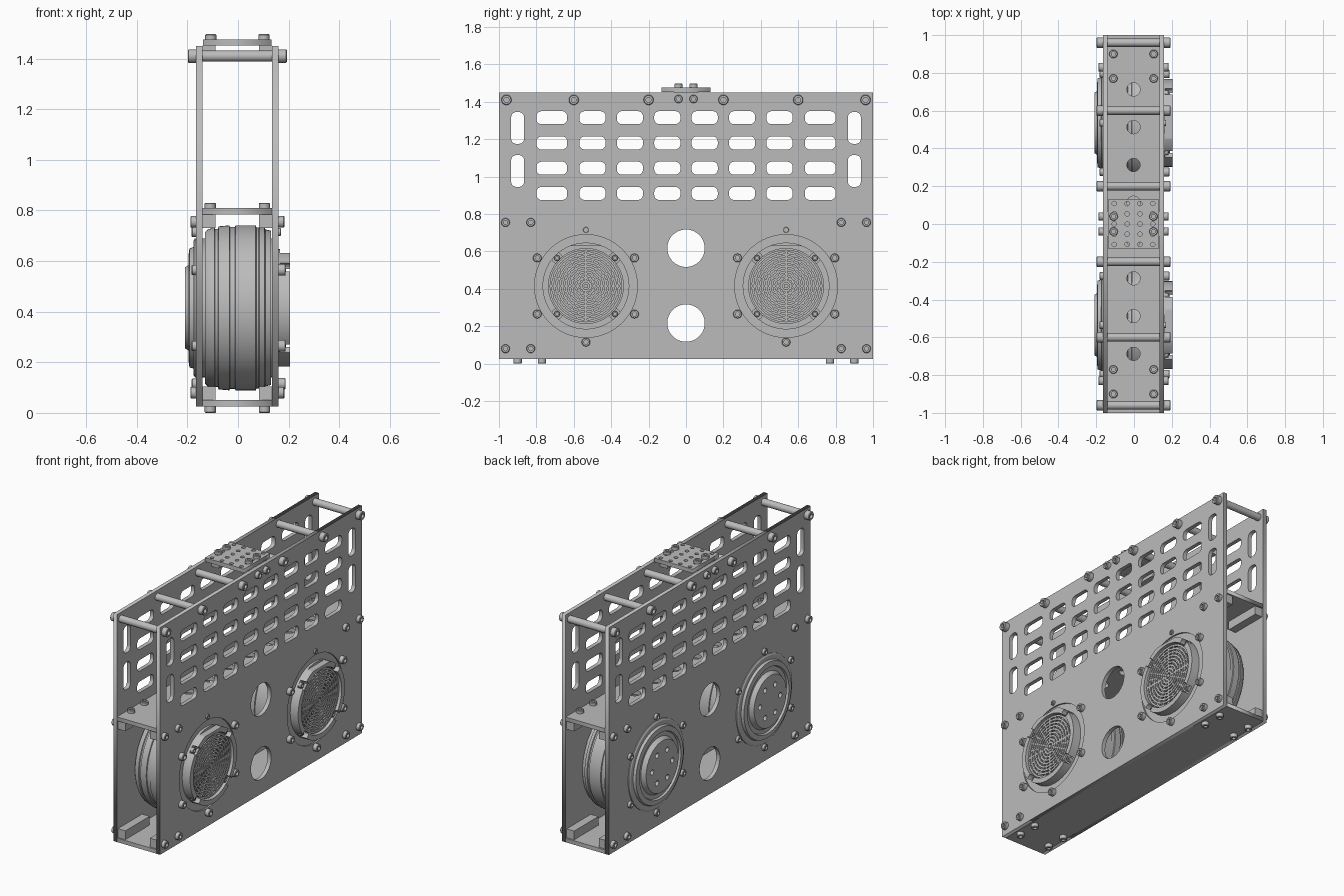
import bpy, bmesh, math
from mathutils import Matrix, Vector

cube = bpy.data.objects.get("Cube")
if cube:
    bpy.data.objects.remove(cube)

grey = bpy.data.materials.new("light grey metal")
grey.use_nodes = True
COLOUR = (0.5, 0.5, 0.5, 1)
grey.diffuse_color = COLOUR
grey.node_tree.nodes["Principled BSDF"].inputs["Base Color"].default_value = COLOUR

X, Z = Vector((1, 0, 0)), Vector((0, 0, 1))
SIDE = Matrix(((0, 0, 1, 0), (1, 0, 0, 0), (0, 1, 0, 0), (0, 0, 0, 1)))
XL, XR = -0.165, 0.16          # outer faces of the side plates
T = 0.025                      # plate thickness
MID = (XL + XR) / 2
FAN_Y, FAN_Z = 0.535, 0.415


def link(name, data):
    ob = bpy.data.objects.new(name, data)
    bpy.context.collection.objects.link(ob)
    return ob


def finish(name, bm, smooth=True):
    bmesh.ops.remove_doubles(bm, verts=bm.verts, dist=1e-5)
    bmesh.ops.recalc_face_normals(bm, faces=bm.faces)
    me = bpy.data.meshes.new(name)
    bm.to_mesh(me)
    bm.free()
    me.materials.append(grey)
    ob = link(name, me)
    if smooth:
        select(ob)
        bpy.ops.object.shade_smooth_by_angle(angle=math.radians(30))
    return ob


def select(ob):
    bpy.ops.object.select_all(action='DESELECT')
    ob.select_set(True)
    bpy.context.view_layer.objects.active = ob


def aim(loc, direction):
    return Matrix.Translation(loc) @ direction.to_track_quat('Z', 'Y').to_matrix().to_4x4()


def add_lathe(bm, profile, matrix, sides=64, closed=False):
    """Spin (radius, height) points round the local z axis."""
    pts = [bm.verts.new(matrix @ Vector((r, 0, h))) for r, h in profile]
    pairs = list(zip(pts, pts[1:])) + ([(pts[-1], pts[0])] if closed else [])
    edges = [bm.edges.new(p) for p in pairs]
    axis = matrix.to_3x3() @ Z
    bmesh.ops.spin(bm, geom=pts + edges, cent=matrix.translation, axis=axis,
                   angle=math.tau, steps=sides, use_merge=True)


def lathe(name, profile, matrix, sides=64, closed=False):
    bm = bmesh.new()
    add_lathe(bm, profile, matrix, sides, closed)
    return finish(name, bm)


def add_box(bm, size, matrix):
    bmesh.ops.create_cube(bm, size=1, matrix=matrix @ Matrix.Diagonal((*size, 1)))


def box(name, size, loc):
    bm = bmesh.new()
    add_box(bm, size, Matrix.Translation(loc))
    return finish(name, bm, False)


def circle(u, v, r, n=48):
    return [(u + r * math.cos(math.tau * i / n), v + r * math.sin(math.tau * i / n)) for i in range(n)]


def slot(u, v, w, h, r=0.028):
    pts = []
    for k, (sx, sy) in enumerate(((1, 1), (-1, 1), (-1, -1), (1, -1))):
        for i in range(6):
            a = math.pi / 2 * (k + i / 5)
            pts.append((u + sx * (w / 2 - r) + r * math.cos(a), v + sy * (h / 2 - r) + r * math.sin(a)))
    return pts


def plate(name, loops, matrix):
    """Filled flat outline; the later loops are holes."""
    cu = bpy.data.curves.new(name, 'CURVE')
    cu.dimensions, cu.fill_mode, cu.extrude = '2D', 'BOTH', T / 2
    for loop in loops:
        sp = cu.splines.new('POLY')
        sp.points.add(len(loop) - 1)
        for p, (u, v) in zip(sp.points, loop):
            p.co = (u, v, 0, 1)
        sp.use_cyclic_u = True
    cu.materials.append(grey)
    ob = link(name, cu)
    ob.matrix_world = matrix
    select(ob)
    bpy.ops.object.convert(target='MESH')


def cut(ob, bm):
    cutter = finish("cutter", bm, False)
    cutter.hide_render = True
    mod = ob.modifiers.new("cut", 'BOOLEAN')
    mod.operation, mod.object, mod.solver = 'DIFFERENCE', cutter, 'EXACT'
    select(ob)
    bpy.ops.object.modifier_apply(modifier=mod.name)
    bpy.data.objects.remove(cutter)


def bolt(name, loc, direction, r, h):
    """Cap screw head with a round socket."""
    c = r * 0.12
    prof = [(0, 0), (r, 0), (r, h - c), (r - c, h), (r * 0.5, h), (r * 0.5, h * 0.4), (0, h * 0.4)]
    lathe(name, prof, aim(loc, direction), 20)


def side_bolts(name, y, z, r, h):
    bolt(name, (XR, y, z), X, r, h)
    bolt(name, (XL, y, z), -X, r, h)


# Side plates with slots, round windows and fan openings
cols = [(s * y, w) for s in (-1, 1) for y, w in ((0.1, 0.14), (0.3, 0.14), (0.5, 0.14), (0.7175, 0.165))]
loops = [[(-1, T), (1, T), (1, 1.45), (-1, 1.45)]]
loops += [slot(y, 0.91 + 0.135 * i, w, 0.07) for y, w in cols for i in range(4)]
loops += [slot(s * 0.9, z, 0.07, 0.17) for s in (-1, 1) for z in (1.03, 1.26)]
loops += [circle(0, z, 0.1) for z in (0.217, 0.617)]
loops += [circle(s * FAN_Y, FAN_Z, 0.275, 64) for s in (-1, 1)]
for name, x in (("left_side_plate", XR - T / 2), ("right_side_plate", XL + T / 2)):
    plate(name, loops, Matrix.Translation((x, 0, 0)) @ SIDE)

# Floor and middle shelf
x0, x1 = XL + T, XR - T
rect = [(x0, -1), (x1, -1), (x1, 1), (x0, 1)]
plate("floor_plate", [rect], Matrix.Translation((0, 0, 0.0375)))
holes = [circle(MID, 0.0125 + 0.1 + 0.2 * i, 0.035, 32) for i in range(-4, 4)]
plate("middle_shelf", [rect] + holes, Matrix.Translation((0, 0, 0.7975)))

# Corner mounting blocks and their bolts
for sy in (-1, 1):
    for sx in (-1, 1):
        bx = MID + sx * 0.1115
        for z in (0.0775, 0.7575):
            box("mounting_block", (0.052, 0.24, 0.055), (bx, sy * 0.87, z))
        for y in (0.77, 0.9):
            bolt("shelf_bolt", (MID + sx * 0.107, sy * y, 0.81), Z, 0.022, 0.02)
            bolt("floor_bolt", (MID + sx * 0.107, sy * y, T), -Z, 0.022, T)
    for y in (0.83, 0.965):
        for z in (0.08, 0.755):
            side_bolts("block_bolt", sy * y, z, 0.023, 0.023)

# Cross rods along the top edge
for sy in (-1, 1):
    for y in (0.2, 0.6, 0.96):
        side_bolts("rod_bolt", sy * y, 1.41, 0.027, 0.033)
        lathe("cross_rod", [(0.022, x0), (0.022, x1)], aim((0, sy * y, 1.41), X), 24)

# Perforated top bracket
loops = [[(MID - 0.135, -0.13), (MID + 0.135, -0.13), (MID + 0.135, 0.13), (MID - 0.135, 0.13)]]
loops += [circle(MID + 0.068 * (i - 1.5), 0.054 * j, 0.012, 12) for i in range(4) for j in range(-2, 3)]
plate("top_bracket", loops, Matrix.Translation((0, 0, 1.464)))
for sx in (-1, 1):
    box("bracket_block", (0.052, 0.13, 0.055), (MID + sx * 0.1115, 0, 1.424))
    for y in (-0.04, 0.04):
        bolt("bracket_bolt", (MID + sx * 0.105, y, 1.4765), Z, 0.022, 0.02)
for y in (-0.04, 0.04):
    side_bolts("bracket_side_bolt", y, 1.415, 0.022, 0.023)

# Fan units
DRUM = [(0, -0.13), (0.3, -0.13), (0.31, -0.12), (0.318, -0.093), (0.312, -0.09), (0.312, -0.08),
        (0.322, -0.077), (0.326, -0.034), (0.32, -0.032), (0.32, -0.012), (0.326, -0.01), (0.326, 0.07),
        (0.318, 0.073), (0.318, 0.082), (0.324, 0.085), (0.32, 0.105), (0.31, 0.108), (0.305, 0.13), (0, 0.13)]
COVER = [(0, 0.13), (0.275, 0.13), (0.275, 0.17), (0.265, 0.176), (0.24, 0.176), (0.235, 0.192),
         (0.205, 0.196), (0.2, 0.184), (0.175, 0.184), (0.16, 0.21), (0, 0.21)]
for sy in (-1, 1):
    cy = sy * FAN_Y
    out, back = aim((0, cy, FAN_Z), X), aim((0, cy, FAN_Z), -X)
    lathe("fan_drum", DRUM, out)
    lathe("fan_flange", [(0, 0.125), (0.275, 0.125), (0.275, 0.15), (0, 0.15)], out)

    # Rear cover with a ring of six holes
    cover = lathe("fan_cover", COVER, back)
    bm = bmesh.new()
    for i in range(6):
        a = math.tau * i / 6
        spot = (-0.21, cy + 0.1 * math.cos(a), FAN_Z + 0.1 * math.sin(a))
        bmesh.ops.create_cone(bm, cap_ends=True, segments=16, radius1=0.016, radius2=0.016,
                              depth=0.04, matrix=aim(spot, X))
    cut(cover, bm)

    # Guard rim, cut flat on top and notched for its screws
    corners = [(cy + a * 0.155, FAN_Z + b * 0.15) for a in (-1, 1) for b in (-1, 1)]
    rim = lathe("guard_rim", [(0.2, 0.14), (0.232, 0.14), (0.232, 0.205), (0.2, 0.205)], out, closed=True)
    bm = bmesh.new()
    add_box(bm, (0.1, 0.6, 0.1), Matrix.Translation((0.215, cy, 0.682)))
    for y, z in corners:
        bmesh.ops.create_cone(bm, cap_ends=True, segments=16, radius1=0.028, radius2=0.028,
                              depth=0.1, matrix=aim((0.215, y, z), X))
    cut(rim, bm)
    for y, z in corners:
        bolt("guard_screw", (0.163, y, z), X, 0.016, 0.02)

    # Guard grille of rings and spokes
    bm = bmesh.new()
    for i in range(9):
        r = 0.024 + 0.0205 * i
        add_lathe(bm, [(r - 0.006, 0.175), (r + 0.006, 0.175), (r + 0.006, 0.19), (r - 0.006, 0.19)],
                  out, 48, True)
    for n, r0, r1 in ((12, 0.02, 0.105), (24, 0.105, 0.19)):
        for i in range(n):
            turn = Matrix.Rotation(math.tau * i / n, 4, 'Z')
            w = 0.013 if i % (n // 4) == 0 else 0.009
            add_box(bm, (r1 - r0, w, 0.014), out @ turn @ Matrix.Translation(((r0 + r1) / 2, 0, 0.182)))
    finish("guard_grille", bm)
    lathe("guard_hub", [(0, 0.19), (0.012, 0.19), (0.012, 0.15)], out, 24)

    # Six flange bolts
    for i in range(6):
        a = math.radians(90 + 60 * i)
        y, z = cy + 0.3 * math.cos(a), FAN_Z + 0.3 * math.sin(a)
        bolt("flange_bolt", (XR, y, z), X, 0.023 if i else 0.015, 0.028 if i else 0.01)
        bolt("cover_bolt", (XL, y, z), -X, 0.02, 0.018)
